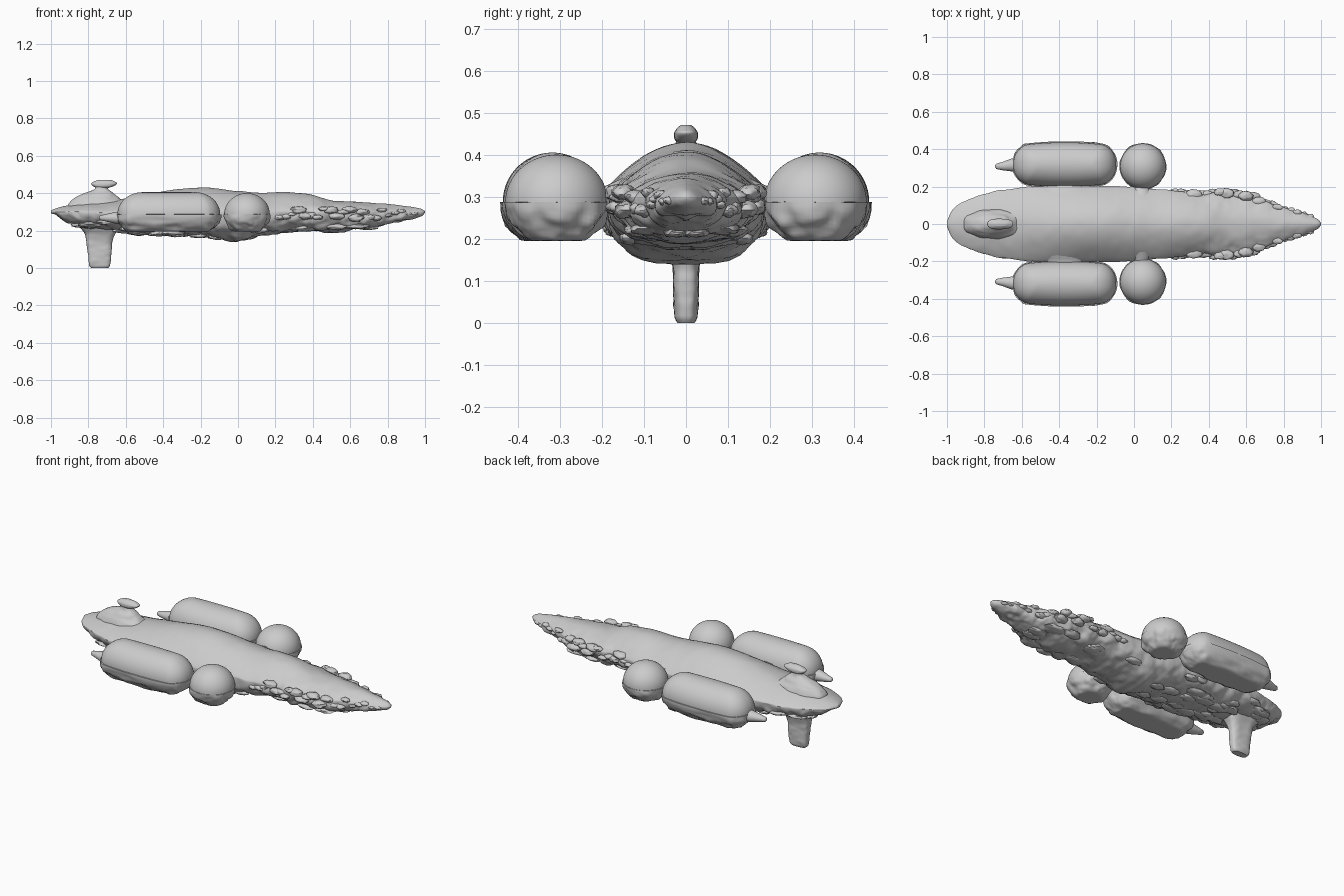
import bpy, bmesh, math, random
from mathutils import Vector, noise

if "Cube" in bpy.data.objects:
    bpy.data.objects.remove(bpy.data.objects["Cube"])

random.seed(4)
grey = bpy.data.materials.new("pale_grey")
grey.diffuse_color = (0.6, 0.6, 0.6, 1)
grey.use_nodes = True
grey.node_tree.nodes["Principled BSDF"].inputs["Base Color"].default_value = grey.diffuse_color


def finish(name, bm, angle=50):
    bmesh.ops.recalc_face_normals(bm, faces=bm.faces)
    me = bpy.data.meshes.new(name)
    bm.to_mesh(me)
    bm.free()
    me.materials.append(grey)
    ob = bpy.data.objects.new(name, me)
    bpy.context.collection.objects.link(ob)
    bpy.ops.object.select_all(action='DESELECT')
    ob.select_set(True)
    bpy.context.view_layer.objects.active = ob
    bpy.ops.object.shade_smooth_by_angle(angle=math.radians(angle))
    return ob


def loft(bm, rings):
    """Skin closed rings of points and cap both ends."""
    rows = [[bm.verts.new(p) for p in r] for r in rings]
    n = len(rows[0])
    for a, b in zip(rows, rows[1:]):
        for i in range(n):
            bm.faces.new((a[i], a[(i + 1) % n], b[(i + 1) % n], b[i]))
    bm.faces.new(rows[0])
    bm.faces.new(rows[-1])


def sample(table, x):
    """Smooth (Catmull-Rom style) lookup of a row by its first column."""
    for i in range(len(table) - 1):
        if x <= table[i + 1][0]:
            break
    a, b = table[i], table[i + 1]
    p, q = table[max(i - 1, 0)], table[min(i + 2, len(table) - 1)]
    h = b[0] - a[0]
    t = (x - a[0]) / h
    out = []
    for k in range(1, len(a)):
        m0 = (b[k] - p[k]) / (b[0] - p[0]) * h
        m1 = (q[k] - a[k]) / (q[0] - a[0]) * h
        out.append((2*t**3 - 3*t*t + 1) * a[k] + (t**3 - 2*t*t + t) * m0
                   + (3*t*t - 2*t**3) * b[k] + (t**3 - t*t) * m1)
    return out


def lumps(p, scale):
    return noise.noise(p * scale) + 0.5 * noise.noise(p * scale * 2.3)


# Hull stations: x, half width, top, rim, bottom
HULL = [(-1, .015, .307, .300, .292), (-.975, .07, .318, .300, .284),
        (-.92, .115, .332, .300, .245), (-.82, .155, .350, .298, .222),
        (-.65, .190, .365, .296, .200), (-.5, .203, .390, .296, .178),
        (-.3, .203, .424, .298, .172), (-.15, .203, .428, .298, .165),
        (0, .196, .411, .300, .142), (.1, .188, .402, .300, .165),
        (.25, .176, .406, .300, .190), (.38, .166, .393, .300, .200),
        (.5, .160, .362, .300, .190), (.65, .135, .352, .298, .205),
        (.8, .088, .342, .297, .232), (.93, .050, .326, .296, .264),
        (.985, .024, .314, .298, .280), (1, .006, .302, .299, .295)]
rings = []
STEPS, SIDES = 200, 72
for s in range(STEPS + 1):
    x = -math.cos(math.pi * s / STEPS) * .35 + (2 * s / STEPS - 1) * .65
    w, top, rim, bot = sample(HULL, x)
    ring = []
    for k in range(SIDES):
        a = 2 * math.pi * k / SIDES
        c, d = math.cos(a), math.sin(a)
        if d >= 0:      # smooth back with a raised spine
            y, z = w * c, rim + (top - rim) * (.75 * math.cos(math.pi / 2 * c) + .25 * d)
        else:           # full, lumpy belly
            y = w * math.copysign(abs(c) ** .8, c)
            z = rim - (rim - bot) * abs(d) ** .85
        # rocky displacement, strongest below and along the front edges
        fade = min(1, (1 - abs(x)) / .12)
        rough = .012 * max(0, min(1, .35 - d * 1.6)) * fade
        if x > .2:
            rough += .009 * abs(c) ** 2 * min(1, (x - .2) / .2) * fade
        v = lumps(Vector((x, abs(y) + .3, z)), 15) * rough
        ring.append((x, y + c * v, z + d * v + (.003 * lumps(Vector((x, y, 0)), 9) * fade)))
    rings.append(ring)
bm = bmesh.new()
loft(bm, rings)
finish("hull", bm)

# Boulders along the forward edges and the belly
bm = bmesh.new()


def boulder(x, y, z, sx, sy, sz):
    made = bmesh.ops.create_icosphere(bm, subdivisions=3, radius=1)["verts"]
    for v in made:
        k = 1 + .25 * lumps(v.co + Vector((x * 40, abs(y) * 40, z)), 1.6)
        v.co = Vector((x + v.co.x * sx * k, y + v.co.y * sy * k, z + v.co.z * sz * k))


for i in range(22):
    x = .22 + .72 * i / 21
    w, top, rim, bot = sample(HULL, x)
    r = random.uniform(.016, .03) * (1 if x < .75 else .6)
    z = rim + random.uniform(-.035, .02) * min(1, w / .1)
    grow = .016 if .4 < x < .65 else 0
    for side in (-1, 1):
        boulder(x, side * (w - r * .45 + grow), z, r * 1.5, r, r * .7)
for i in range(30):
    x = random.uniform(-.85, .7)
    w, top, rim, bot = sample(HULL, x)
    f = random.uniform(.1, .85)
    z = rim - (rim - bot) * (1 - f ** 2.6) ** .45
    r = random.uniform(.025, .05)
    for side in (-1, 1):
        boulder(x, side * w * f, z + .006, r * 1.5, r * .8, .016)
finish("hull_boulders", bm)


def ball_shell(cx, cy, rx, straight, ry, rz, z0, lower, square=1.0):
    """Half capsule: smooth dome, or rocky shell with a flattened bottom."""
    bm = bmesh.new()
    n, rows = 72, 18
    loops = []
    for j in range(rows + 1):
        e = math.pi / 2 * j / rows * .985
        ring = []
        for k in range(n):
            a = 2 * math.pi * k / n
            c, d = math.cos(a), math.sin(a)
            px = rx * math.copysign(abs(c) ** square, c) * math.cos(e)
            px += straight * max(-1, min(1, c * 2.2))
            py = ry * math.copysign(abs(d) ** square, d) * math.cos(e)
            pz = math.sin(e) * rz
            p = Vector((px, py, -pz if lower else pz))
            if lower:
                g = .011 * math.sin(min(math.pi, e * 2 + .25))
                q = lumps(Vector((px + cx, abs(py + cy), p.z)), 19) * g
                p += Vector((c, d, -.5)) * q
                p.z = max(p.z, -.092)
            ring.append(p + Vector((cx, cy, z0)))
        loops.append(ring)
    loft(bm, loops)
    return bm


for side, tag in ((-1, "right"), (1, "left")):
    # Long pod: domed lid over a slightly wider rocky cradle
    y = side * .318
    finish("pod_lid_" + tag, ball_shell(-.37, y, .135, .14, .118, .118, .287, False, .9))
    finish("pod_cradle_" + tag, ball_shell(-.37, y, .14, .14, .124, .108, .287, True, .9))
    # Tapered pod tail
    bm = bmesh.new()
    loft(bm, [[(x, side * yc + r * 1.1 * math.cos(t * math.pi / 12),
                .268 + r * math.sin(t * math.pi / 12)) for t in range(24)]
              for x, r, yc in ((-.742, .006, .308), (-.735, .013, .308), (-.70, .021, .31),
                               (-.66, .030, .315), (-.60, .04, .318))])
    finish("pod_tail_" + tag, bm)
    # Round pod with a flat underside
    y = side * .308
    finish("sphere_lid_" + tag, ball_shell(.048, y, .122, 0, .122, .113, .287, False))
    finish("sphere_cradle_" + tag, ball_shell(.048, y, .125, 0, .125, .105, .287, True))
    # Struts joining the pods to the hull
    bm = bmesh.new()
    for x, half in ((.04, .035), (-.37, .1)):
        loft(bm, [[(x + half * f * math.cos(t * math.pi / 12), side * yy,
                    .295 + .028 * f * math.sin(t * math.pi / 12)) for t in range(24)]
                  for yy, f in ((.15, 1.8), (.185, 1.2), (.205, .9), (.23, .9))])
    finish("pod_struts_" + tag, bm)


def stack(name, levels, power, rough):
    """Vertical loft of rounded slabs: z, back x, front x, half depth."""
    rings = []
    for s in range(41):
        z = levels[0][0] + (levels[-1][0] - levels[0][0]) * s / 40
        x0, x1, h = sample(levels, z)
        ring = []
        for k in range(40):
            a = 2 * math.pi * k / 40
            c, d = math.cos(a), math.sin(a)
            p = Vector(((x0 + x1) / 2 + (x1 - x0) / 2 * math.copysign(abs(c) ** power, c),
                        h * math.copysign(abs(d) ** power, d), z))
            v = rough * lumps(Vector((p.x, abs(p.y), z)), 18)
            ring.append(p + Vector((c * v, d * v, 0)))
        rings.append(ring)
    bm = bmesh.new()
    loft(bm, rings)
    finish(name, bm)


# Tail fin below, bridge mound and saucer above
stack("ventral_fin", [(0, -.785, -.69, .020), (.012, -.795, -.682, .025),
                      (.08, -.803, -.678, .030), (.15, -.812, -.668, .035),
                      (.185, -.822, -.655, .045), (.23, -.86, -.62, .07)], .65, .004)
stack("bridge_mound", [(.325, -.91, -.58, .085), (.35, -.90, -.60, .078),
                       (.375, -.875, -.635, .062), (.40, -.82, -.665, .042),
                       (.42, -.77, -.69, .026), (.445, -.755, -.69, .020)], .9, .008)
stack("bridge_saucer", [(.428, -.755, -.69, .020), (.437, -.775, -.665, .027),
                        (.452, -.785, -.648, .028), (.462, -.77, -.66, .022),
                        (.471, -.745, -.68, .013)], .85, .003)
